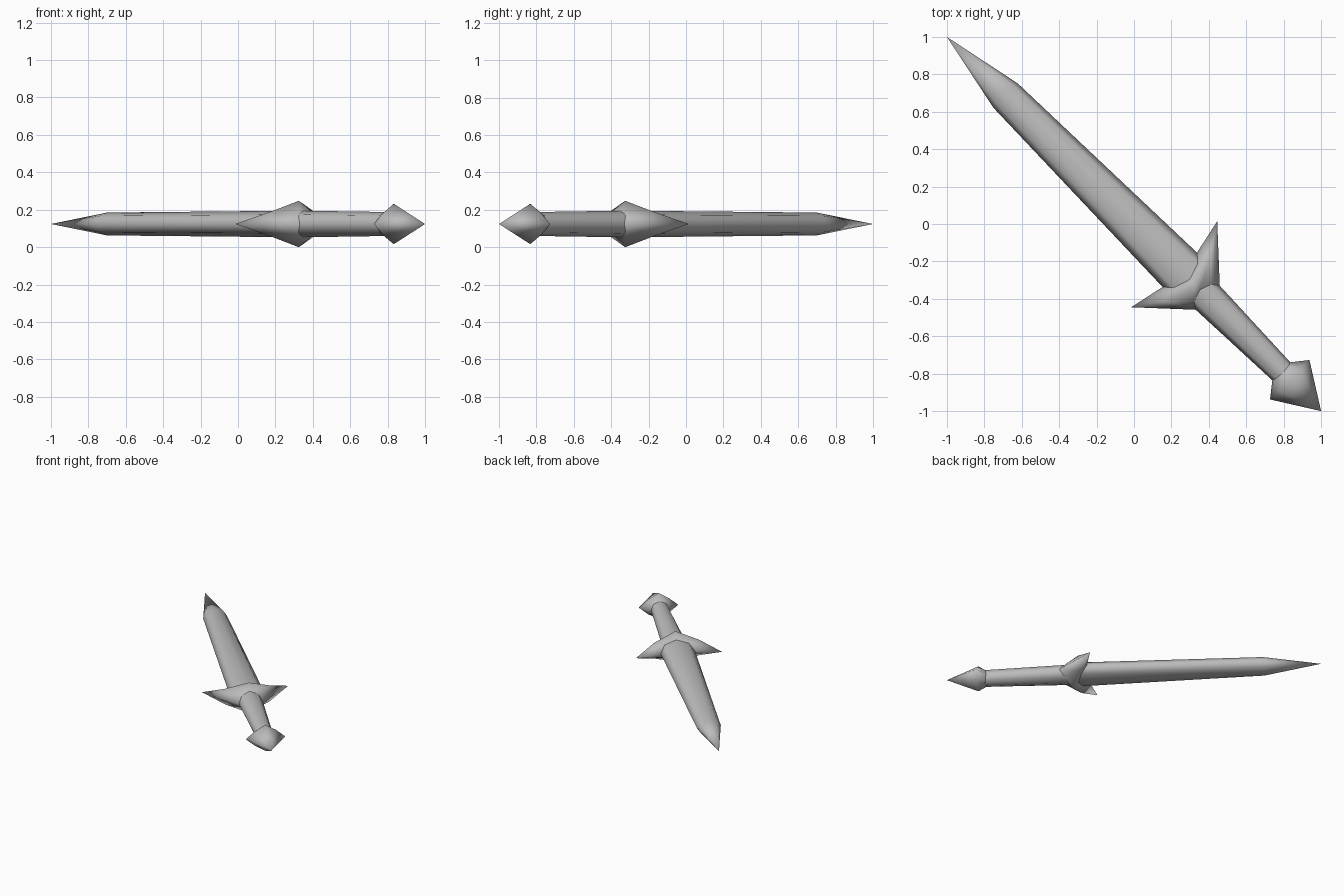
import bpy
import bmesh
from math import cos, sin, pi, sqrt
from mathutils import Vector

cube = bpy.data.objects.get("Cube")
if cube:
    bpy.data.objects.remove(cube, do_unlink=True)

steel = bpy.data.materials.new("grey steel")
steel.use_nodes = True
grey = (0.5, 0.5, 0.5, 1)
steel.diffuse_color = grey
steel.node_tree.nodes["Principled BSDF"].inputs["Base Color"].default_value = grey

# The sword lies flat along the ground diagonal
ALONG = Vector((1, -1, 0)) / sqrt(2)
ACROSS = Vector((1, 1, 0)) / sqrt(2)
UP = Vector((0, 0, 1))
CENTRE = Vector((0, 0, 0.124))
SIDES = 8


def ring(side, diagonal, top, width, height, fill=cos(pi / 4)):
    """Eight-sided section; stations along the sword for its sides, diagonals and ridges."""
    points = []
    for i in range(SIDES):
        a = i * pi / 4
        w, h = width * cos(a), height * sin(a)
        station = (side, diagonal, top, diagonal)[i % 4]
        if i % 2:
            w, h = w * fill / cos(pi / 4), h * fill / cos(pi / 4)
        points.append(CENTRE + ALONG * station + ACROSS * w + UP * h)
    return points


def loft(name, rings):
    """Skin a list of rings into one smooth part."""
    bm = bmesh.new()
    loops = [[bm.verts.new(p) for p in r] for r in rings]
    for a, b in zip(loops, loops[1:]):
        for i in range(SIDES):
            j = (i + 1) % SIDES
            bm.faces.new((a[i], a[j], b[j], b[i]))
    bmesh.ops.remove_doubles(bm, verts=bm.verts[:], dist=0.0001)
    for f in bm.faces:
        f.smooth = True
    mesh = bpy.data.meshes.new(name)
    bm.to_mesh(mesh)
    bm.free()
    mesh.materials.append(steel)
    obj = bpy.data.objects.new(name, mesh)
    bpy.context.collection.objects.link(obj)
    return obj


# Sections shared between neighbouring parts
blade_tip = ring(-1.414, -1.414, -1.414, 0, 0)
blade_shoulder = ring(-0.97, -0.98, -0.99, 0.092, 0.061)
blade_root = ring(0.346, 0.39, 0.42, 0.13, 0.071)
guard_rim = ring(0.304, 0.41, 0.46, 0.325, 0.124, 0.52)
grip_root = ring(0.557, 0.52, 0.497, 0.091, 0.071)
grip_end = ring(1.113, 1.12, 1.125, 0.068, 0.064)
pommel_rim = ring(1.177, 1.177, 1.177, 0.149, 0.108, 0.54)
pommel_tip = ring(1.414, 1.414, 1.414, 0, 0)

loft("blade", [blade_tip, blade_shoulder, blade_root])
loft("cross_guard", [blade_root, guard_rim, grip_root])
loft("grip", [grip_root, grip_end])
loft("pommel", [grip_end, pommel_rim, pommel_tip])
